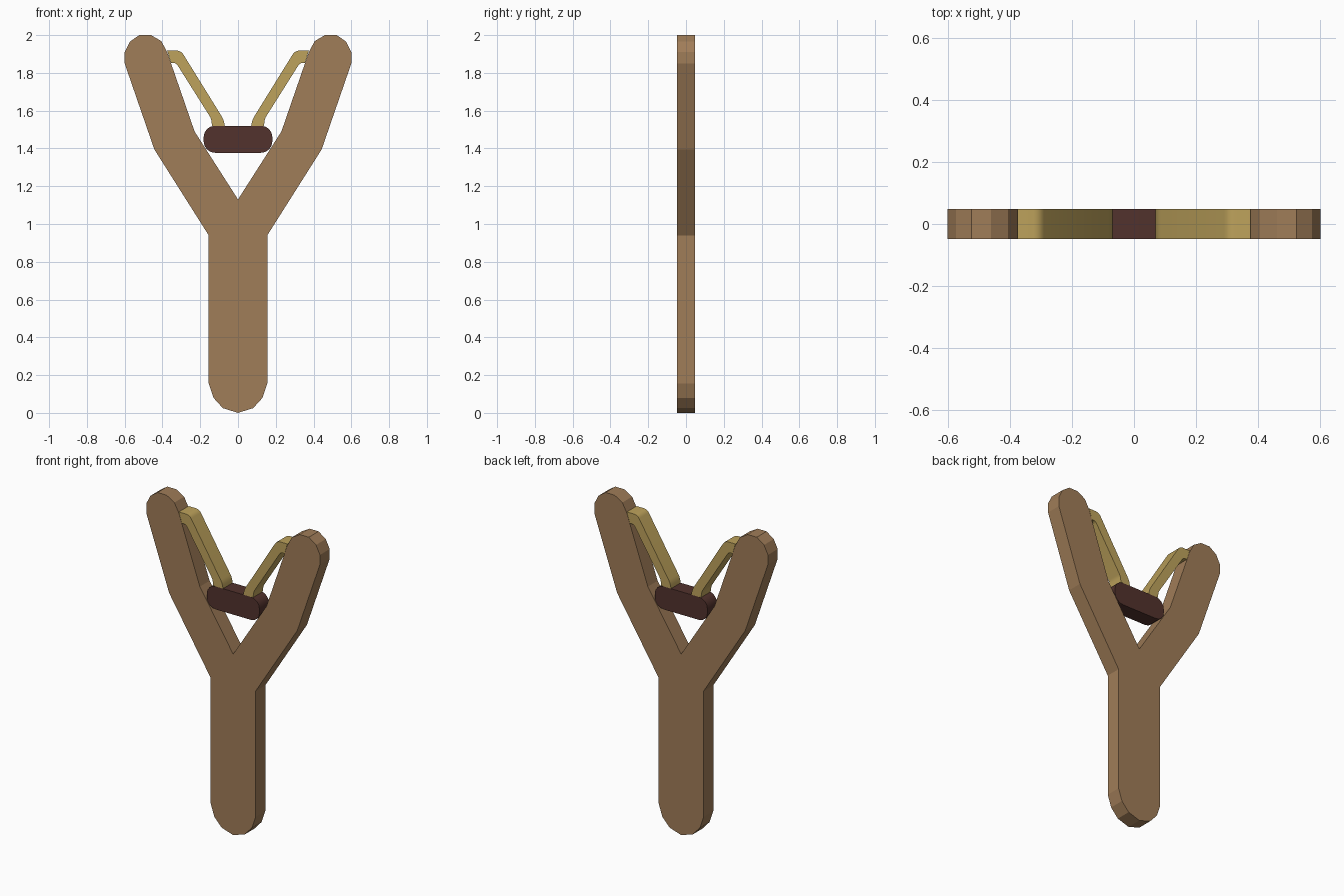
import bpy, bmesh, math
from mathutils import Vector

if "Cube" in bpy.data.objects:
    bpy.data.objects.remove(bpy.data.objects["Cube"])

HALF_DEPTH = 0.048


def material(name, rgb):
    m = bpy.data.materials.new(name)
    m.diffuse_color = (*rgb, 1.0)
    m.use_nodes = True
    m.node_tree.nodes["Principled BSDF"].inputs["Base Color"].default_value = m.diffuse_color
    return m


wood = material("wood", (0.352, 0.205, 0.098))
rubber = material("tan_rubber", (0.515, 0.365, 0.107))
leather = material("dark_leather", (0.084, 0.032, 0.026))


def mirror_x(points):
    return [(-x, z) for x, z in reversed(points)]


def rounded(points, steps=4):
    """Replace each (x, z, radius) corner with a small arc; radius 0 stays sharp."""
    out = []
    for i, (x, z, r) in enumerate(points):
        p = Vector((x, z))
        if r == 0:
            out.append((x, z))
            continue
        a = (Vector(points[i - 1][:2]) - p).normalized()
        b = (Vector(points[(i + 1) % len(points)][:2]) - p).normalized()
        half = a.angle(b) / 2
        centre = p + (a + b).normalized() * (r / math.sin(half))
        u = p + a * (r / math.tan(half)) - centre
        v = p + b * (r / math.tan(half)) - centre
        for k in range(steps + 1):
            d = u.normalized().slerp(v.normalized(), k / steps) * r
            out.append((centre.x + d.x, centre.y + d.y))
    return out


def slab(name, outline, mat, smooth=False):
    """Flat outline in the xz plane, extruded through the common thickness."""
    bm = bmesh.new()
    face = bm.faces.new([bm.verts.new((x, -HALF_DEPTH, z)) for x, z in outline])
    ext = bmesh.ops.extrude_face_region(bm, geom=[face], use_keep_orig=True)
    moved = [g for g in ext["geom"] if isinstance(g, bmesh.types.BMVert)]
    bmesh.ops.translate(bm, vec=(0, 2 * HALF_DEPTH, 0), verts=moved)
    bmesh.ops.recalc_face_normals(bm, faces=bm.faces[:])
    mesh = bpy.data.meshes.new(name)
    bm.to_mesh(mesh)
    bm.free()
    mesh.materials.append(mat)
    obj = bpy.data.objects.new(name, mesh)
    bpy.context.collection.objects.link(obj)
    if smooth:
        bpy.ops.object.select_all(action='DESELECT')
        obj.select_set(True)
        bpy.context.view_layer.objects.active = obj
        bpy.ops.object.shade_smooth_by_angle(angle=math.radians(30))
    return obj


# Forked wooden frame: right half from the handle tip up and over the prong
half = [(0.08, 0.025), (0.13, 0.08), (0.155, 0.155), (0.155, 0.94),
        (0.443, 1.395), (0.60, 1.85), (0.60, 1.91), (0.573, 1.965),
        (0.523, 2.0), (0.46, 2.0), (0.406, 1.968), (0.375, 1.91),
        (0.23, 1.49)]
slab("forked_frame", [(0, 0.0)] + half + [(0, 1.13)] + mirror_x(half), wood)

# Rubber bands: from each prong down to the pouch, with softened bends
band = rounded([(0.375, 1.918, 0), (0.302, 1.918, 0.04), (0.077, 1.555, 0.10),
                (0.07, 1.52, 0), (0.137, 1.52, 0), (0.143, 1.56, 0.06),
                (0.328, 1.853, 0.03), (0.355, 1.853, 0)])
slab("right_band", band, rubber, smooth=True)
slab("left_band", mirror_x(band), rubber, smooth=True)

# Leather pouch: rounded rectangle hanging between the prongs
r = 0.06
pouch = rounded([(0.182, 1.377, r), (0.182, 1.52, r),
                 (-0.182, 1.52, r), (-0.182, 1.377, r)])
slab("pouch", pouch, leather, smooth=True)
